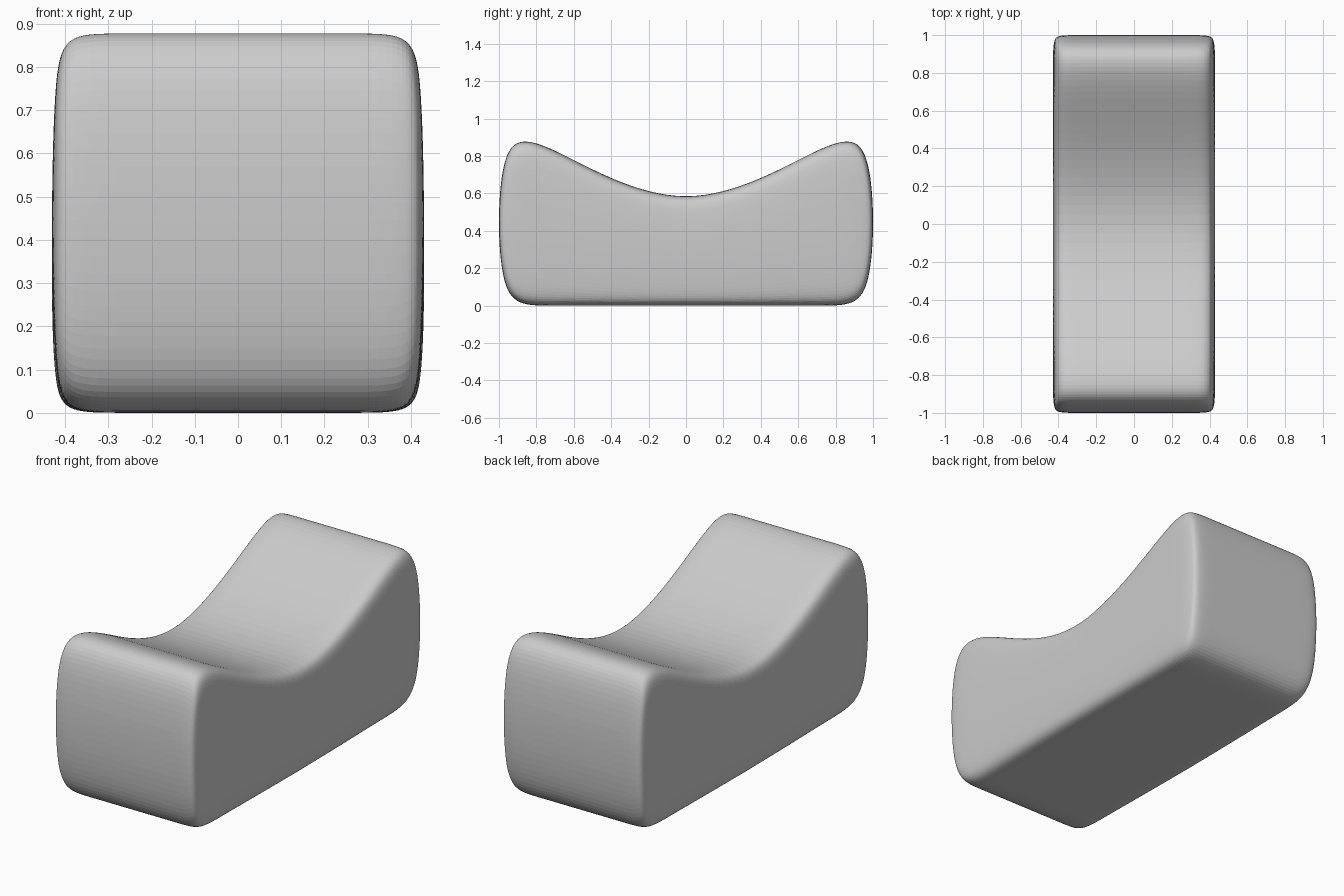
import bpy, bmesh

if "Cube" in bpy.data.objects:
    bpy.data.objects.remove(bpy.data.objects["Cube"])

# Control cage dimensions
HX, HY = 0.4324, 1.0087      # half width, half length
LOOP_X, LOOP_Y = 0.376, 0.80  # support loops near the edges
END_Z, CREST_Z, DIP_Z = 0.89, 0.915, 0.42

# Box cage with support loops
bm = bmesh.new()
bmesh.ops.create_cube(bm, size=2)
bmesh.ops.scale(bm, vec=(HX, HY, 1), verts=bm.verts)


def loop_cut(co, no):
    bmesh.ops.bisect_plane(bm, geom=bm.verts[:] + bm.edges[:] + bm.faces[:],
                           plane_co=co, plane_no=no)


for x in (-LOOP_X, LOOP_X):
    loop_cut((x, 0, 0), (1, 0, 0))
for y in (-LOOP_Y, 0, LOOP_Y):
    loop_cut((0, y, 0), (0, 1, 0))

# Flat underside, dipped top
for v in bm.verts:
    if v.co.z < 0:
        v.co.z = 0
    elif abs(v.co.y) < 0.1:
        v.co.z = DIP_Z
    elif abs(v.co.y) < 0.9:
        v.co.z = CREST_Z
    else:
        v.co.z = END_Z

mesh = bpy.data.meshes.new("curved_block")
bm.to_mesh(mesh)
bm.free()
block = bpy.data.objects.new("curved_block", mesh)
bpy.context.collection.objects.link(block)

# Rounded, finely faceted surface
sub = block.modifiers.new("rounding", 'SUBSURF')
sub.levels = sub.render_levels = 4
